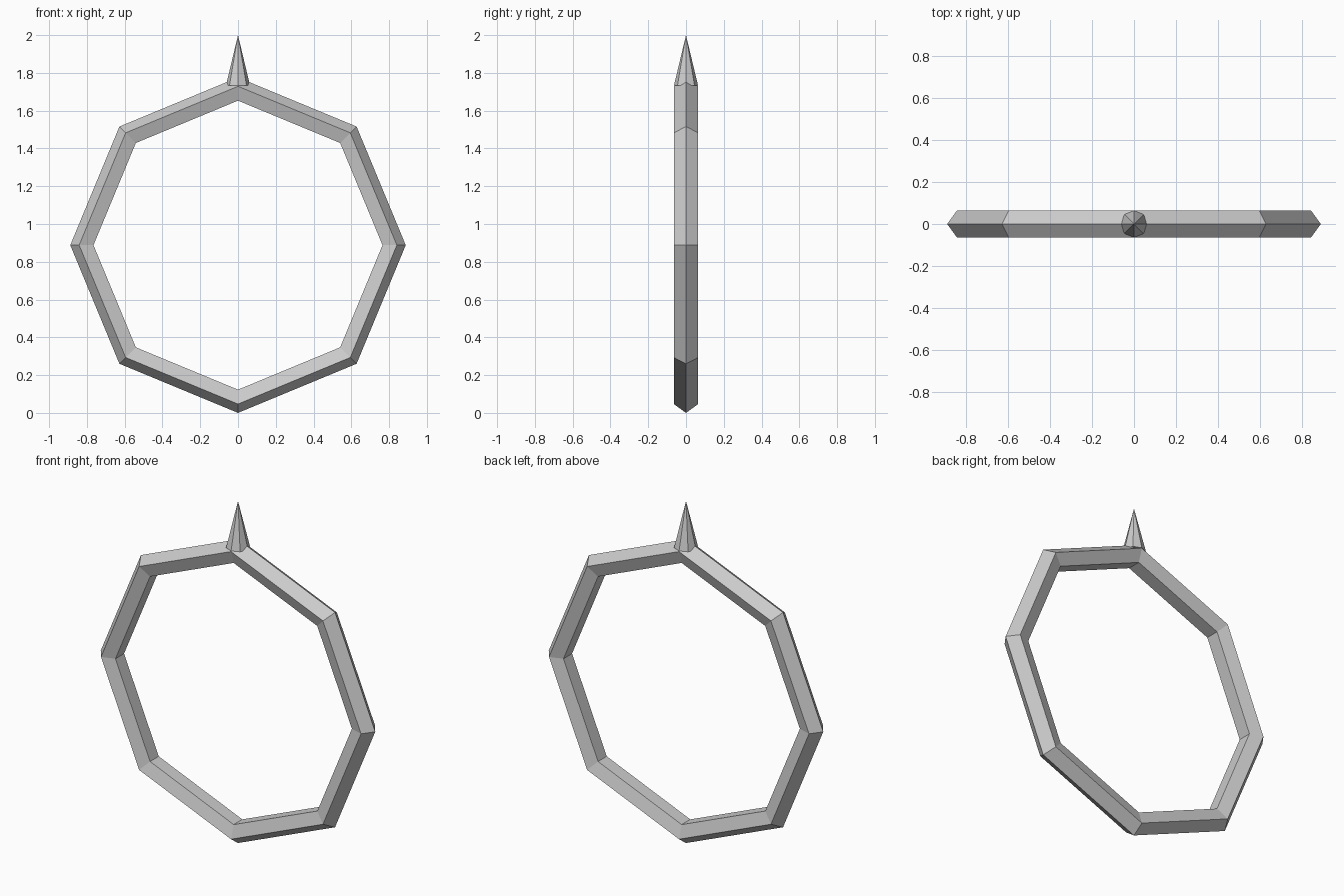
import bpy
from math import pi

if "Cube" in bpy.data.objects:
    bpy.data.objects.remove(bpy.data.objects["Cube"])

RING_R, TUBE_R, CENTRE_Z = 0.820, 0.068, 0.888

# Eight-segment ring with a pentagonal section, stood upright facing -y
bpy.ops.mesh.primitive_torus_add(
    major_segments=8, minor_segments=5,
    major_radius=RING_R, minor_radius=TUBE_R,
    location=(0, 0, CENTRE_Z), rotation=(pi / 2, 0, 0))
ring = bpy.context.object
ring.name = "ring"

# Eight-sided spike on the top corner
base_z = 1.732
bpy.ops.mesh.primitive_cone_add(
    vertices=8, radius1=0.064, radius2=0, depth=2 - base_z,
    location=(0, 0, (2 + base_z) / 2))
spike = bpy.context.object
spike.name = "top_spike"

# Flat low-poly faces
for obj in (ring, spike):
    for face in obj.data.polygons:
        face.use_smooth = False
